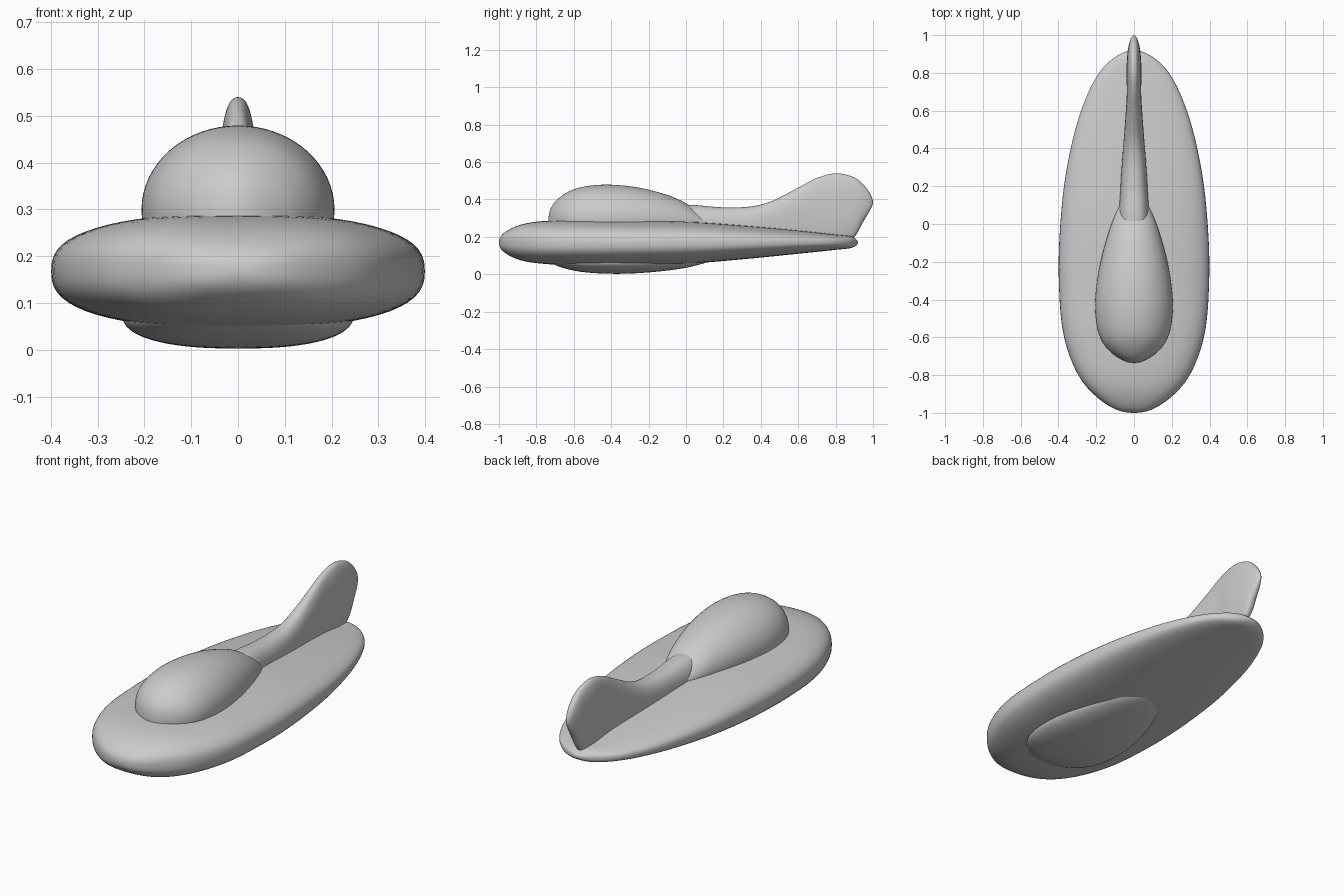
import bpy, bmesh, math
from mathutils import Vector

cube = bpy.data.objects.get("Cube")
if cube:
    bpy.data.objects.remove(cube, do_unlink=True)

grey = bpy.data.materials.new("light grey")
grey.use_nodes = True
grey.diffuse_color = (0.6, 0.6, 0.6, 1)
grey.node_tree.nodes["Principled BSDF"].inputs["Base Color"].default_value = (0.6, 0.6, 0.6, 1)


def smooth_stations(points, steps):
    """Spline through (y, half width, top, bottom); mirrored end points round the tips."""
    pts = [Vector(p) for p in points]
    flip = lambda p: Vector((p[0], -p[1], p[3], p[2]))
    pts = [flip(pts[1])] + pts + [flip(pts[-2])]
    result = []
    for a, b, c, d in zip(pts, pts[1:], pts[2:], pts[3:]):
        # Centripetal spacing keeps the tightly spaced tips from overshooting
        t1 = (b - a).length ** 0.5
        t2 = t1 + (c - b).length ** 0.5
        t3 = t2 + (d - c).length ** 0.5
        for i in range(steps):
            t = t1 + (t2 - t1) * i / steps
            e = a.lerp(b, t / t1)
            f = b.lerp(c, (t - t1) / (t2 - t1))
            g = c.lerp(d, (t - t2) / (t3 - t2))
            h = e.lerp(f, t / t2)
            k = f.lerp(g, (t - t1) / (t3 - t1))
            result.append(h.lerp(k, (t - t1) / (t2 - t1)))
    return result[1:]


def loft(name, points, power=2.0, sides=64, steps=8):
    """Skin rounded cross-sections along y between two pole points."""
    bm = bmesh.new()
    rings = []
    for y, w, top, bottom in smooth_stations(points, steps):
        mid, half = (top + bottom) / 2, (top - bottom) / 2
        ring = []
        for i in range(sides):
            angle = math.tau * i / sides
            c, s = math.cos(angle), math.sin(angle)
            x = math.copysign(abs(c) ** (2 / power), c) * w
            z = math.copysign(abs(s) ** (2 / power), s) * half
            ring.append(bm.verts.new((x, y, mid + z)))
        rings.append(ring)
    for r, q in zip(rings, rings[1:]):
        for i in range(sides):
            j = (i + 1) % sides
            bm.faces.new((r[i], r[j], q[j], q[i]))
    for ring, p in ((rings[0], points[0]), (rings[-1], points[-1])):
        pole = bm.verts.new((0, p[0], (p[2] + p[3]) / 2))
        for i in range(sides):
            bm.faces.new((ring[i], ring[(i + 1) % sides], pole))
    bmesh.ops.recalc_face_normals(bm, faces=bm.faces)
    for f in bm.faces:
        f.smooth = True
    mesh = bpy.data.meshes.new(name)
    bm.to_mesh(mesh)
    bm.free()
    mesh.materials.append(grey)
    obj = bpy.data.objects.new(name, mesh)
    bpy.context.collection.objects.link(obj)
    return obj


# Flat, rounded hull
loft("hull", [
    (-1, 0, .17, .17), (-.98, .1, .215, .125), (-.9, .215, .26, .08),
    (-.8, .295, .281, .06), (-.6, .37, .29, .048), (-.3, .398, .288, .048),
    (0, .39, .283, .056), (.3, .355, .262, .08), (.6, .28, .235, .11),
    (.8, .185, .213, .131), (.89, .09, .2, .143), (.92, 0, .17, .17)], 2.6)

# Teardrop canopy
loft("canopy", [
    (-.735, 0, .29, .29), (-.72, .06, .36, .22), (-.67, .132, .415, .18),
    (-.59, .183, .458, .14), (-.45, .206, .479, .12), (-.25, .187, .463, .13),
    (-.05, .136, .405, .17), (.07, .09, .335, .21), (.13, .055, .295, .24),
    (.17, 0, .265, .265)])

# Shallow bulge under the hull
loft("belly", [
    (-.74, 0, .08, .08), (-.72, .08, .1, .06), (-.66, .165, .12, .035),
    (-.55, .23, .14, .012), (-.35, .245, .15, .003), (-.1, .19, .14, .02),
    (.05, .12, .12, .046), (.13, 0, .08, .08)], 2.4)

# Swept tail fin
loft("tail_fin", [
    (-.2, 0, .28, .28), (-.15, .05, .34, .2), (0, .078, .37, .16),
    (.2, .071, .358, .16), (.35, .062, .363, .16), (.45, .054, .388, .16),
    (.6, .043, .463, .16), (.7, .038, .515, .16), (.8, .04, .54, .16),
    (.89, .036, .522, .19), (.95, .027, .478, .285), (.985, .015, .43, .345),
    (1, 0, .385, .385)], 2.4)
